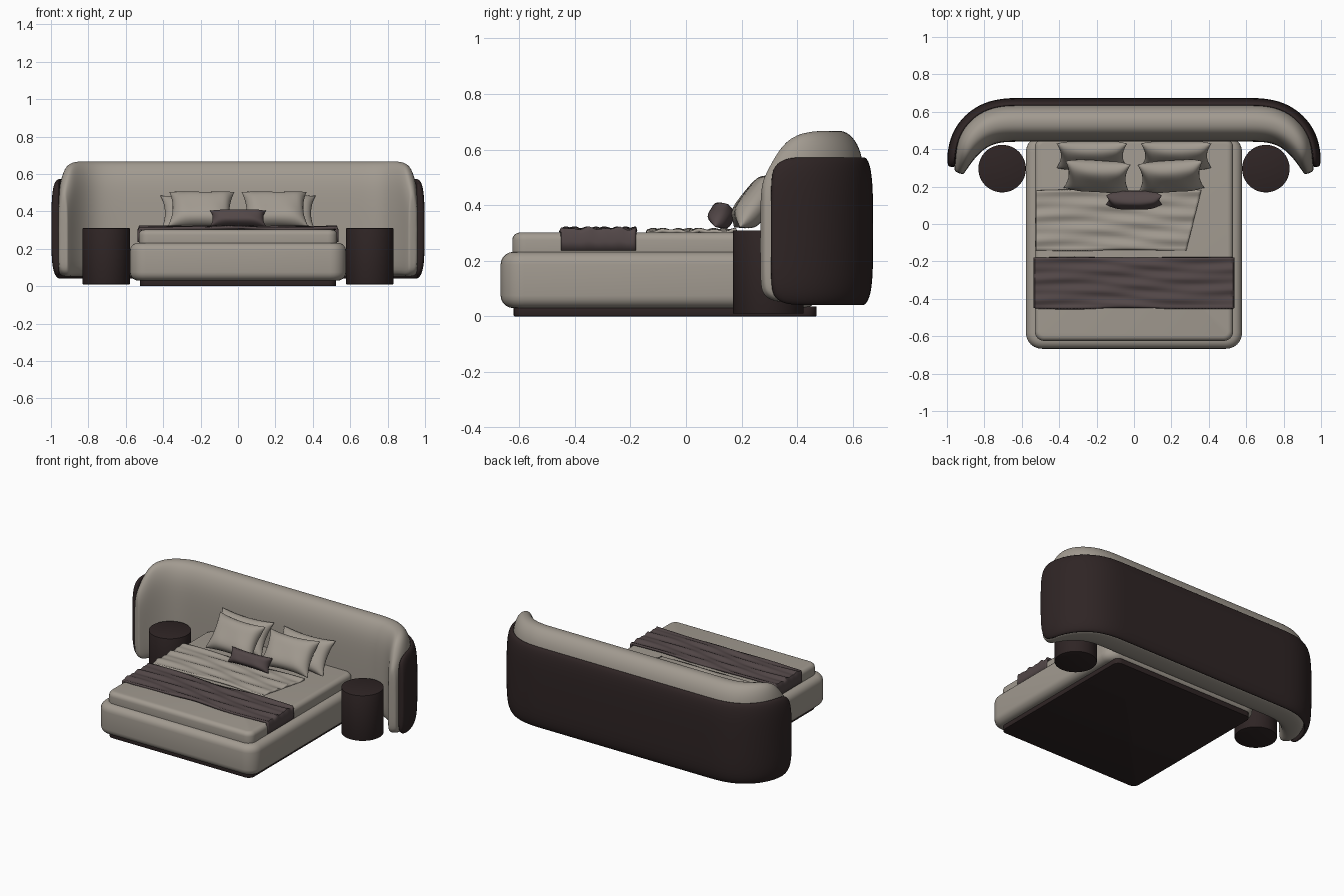
import bpy, bmesh, math
from mathutils import Matrix, Vector

cube = bpy.data.objects.get("Cube")
if cube:
    bpy.data.objects.remove(cube)


def material(name, rgb):
    m = bpy.data.materials.new(name)
    m.use_nodes = True
    m.diffuse_color = (*rgb, 1)
    m.node_tree.nodes["Principled BSDF"].inputs["Base Color"].default_value = (*rgb, 1)
    return m


CREAM = material("warm cream fabric", (0.36, 0.325, 0.28))
DARK = material("dark brown leather", (0.028, 0.018, 0.018))
MAUVE = material("mauve brown fabric", (0.085, 0.063, 0.064))


def finish(bm, name, mat, subdiv=0, angle=40):
    bmesh.ops.recalc_face_normals(bm, faces=bm.faces)
    me = bpy.data.meshes.new(name)
    bm.to_mesh(me)
    bm.free()
    ob = bpy.data.objects.new(name, me)
    bpy.context.collection.objects.link(ob)
    me.materials.append(mat)
    if subdiv:
        mod = ob.modifiers.new("soften", 'SUBSURF')
        mod.levels = mod.render_levels = subdiv
    bpy.ops.object.select_all(action='DESELECT')
    ob.select_set(True)
    bpy.context.view_layer.objects.active = ob
    bpy.ops.object.shade_smooth_by_angle(angle=math.radians(angle))
    return ob


def soft_box(name, mat, lo, hi, corner, edge, segs=5):
    """Box with rounded plan corners and rounded top and bottom rims."""
    bm = bmesh.new()
    bmesh.ops.create_cube(bm, size=1)
    lo, hi = Vector(lo), Vector(hi)
    for v in bm.verts:
        v.co = Vector(((lo[i] + hi[i]) / 2 + v.co[i] * (hi[i] - lo[i]) for i in range(3)))
    upright = [e for e in bm.edges if abs(e.verts[0].co.z - e.verts[1].co.z) > 1e-4]
    bmesh.ops.bevel(bm, geom=upright, offset=corner, segments=6, profile=0.5, affect='EDGES')
    rims = [e for e in bm.edges if abs(e.verts[0].co.z - e.verts[1].co.z) < 1e-4]
    bmesh.ops.bevel(bm, geom=rims, offset=edge, segments=segs, profile=0.5, affect='EDGES')
    return finish(bm, name, mat)


def loft(name, mat, rings, subdiv=1):
    """Closed cross-sections joined along a path, with capped ends."""
    bm = bmesh.new()
    rows = [[bm.verts.new(p) for p in ring] for ring in rings]
    n = len(rows[0])
    for a, b in zip(rows, rows[1:]):
        for i in range(n):
            bm.faces.new((a[i], a[(i + 1) % n], b[(i + 1) % n], b[i]))
    bm.faces.new(rows[0])
    bm.faces.new(rows[-1])
    return finish(bm, name, mat, subdiv, 70)


def curved_wall(name, mat, half_path, profile, bottom, top):
    """Wall around the bed head; half_path rows are inner xy, outer xy, top, bottom."""
    path = [((-a[0], a[1]), (-b[0], b[1]), t, u) for a, b, t, u in half_path[::-1]]
    path += half_path[1:]
    rings = []
    for a, b, t, u in path:
        a, b = Vector(a), Vector(b)
        ring = []
        for s, h in profile:
            p = a.lerp(b, s)
            ring.append((p.x, p.y, u + (t - u) * h))
        rings.append(ring)
    # Shrunken end rings round off the wing tips
    for i, k in ((0, 1), (-1, -2)):
        end = [Vector(p) for p in rings[i]]
        mid = sum(end, Vector()) / len(end)
        step = (mid - sum((Vector(p) for p in rings[k]), Vector()) / len(end)).normalized()
        cap = [tuple(mid + (p - mid) * 0.8 + step * 0.012) for p in end]
        rings.insert(0, cap) if i == 0 else rings.append(cap)
    loft(name, mat, rings, 2)


def arc(cx, cy, rx, ry, deg):
    a = math.radians(deg)
    return cx + rx * math.sin(a), cy + ry * math.cos(a)


# Headboard: padded inner wall and a lower dark outer shell
angles = (0, 18, 36, 54, 72, 90)
outer = [arc(0.68, 0.36, 0.285, 0.285, d) for d in angles]
inner = [(0.66, 0.44), (0.73, 0.435), (0.79, 0.41), (0.84, 0.365), (0.875, 0.32), (0.895, 0.29)]
tops = (0.667, 0.667, 0.667, 0.665, 0.645, 0.57)
pad = [((x, 0.44), (x, 0.645), 0.667, 0.05) for x in (0, 0.3, 0.6)]
pad += [(a, b, t, 0.05) for a, b, t in zip(inner, outer, tops)]
pad.append(((0.908, 0.272), (0.96, 0.29), 0.50, 0.075))
pad_profile = [(0.15, 0), (0, 0.06), (0, 0.35), (0, 0.7), (0.07, 0.87), (0.25, 0.98), (0.45, 1.005),
               (0.68, 1), (0.87, 0.93), (0.97, 0.82), (1, 0.6), (1, 0.06), (0.85, 0)]
curved_wall("headboard_pad", CREAM, pad, pad_profile, 0.05, 0.667)

shell = [((x, 0.625), (x, 0.673), 0.575, 0.04) for x in (0, 0.3, 0.6)]
shell += [(arc(0.68, 0.36, 0.27, 0.265, d), arc(0.68, 0.36, 0.32, 0.313, d), 0.575, 0.04) for d in angles]
shell.append(((0.955, 0.315), (0.995, 0.318), 0.545, 0.065))
shell_profile = [(0.1, 0), (0, 0.05), (0, 0.5), (0, 0.95), (0.15, 1), (0.5, 0.995), (0.8, 0.94),
                 (1, 0.8), (1.02, 0.5), (1, 0.17), (0.75, 0.05), (0.4, 0)]
curved_wall("headboard_shell", DARK, shell, shell_profile, 0.04, 0.575)

# Bed frame, plinth and mattress
soft_box("plinth", DARK, (-0.525, -0.62, 0), (0.525, 0.47, 0.036), 0.04, 0.004, 2)
soft_box("bed_frame", CREAM, (-0.578, -0.667, 0.03), (0.578, 0.47, 0.232), 0.085, 0.045)
soft_box("mattress", CREAM, (-0.53, -0.625, 0.2), (0.53, 0.46, 0.302), 0.05, 0.028)


# Bedding: draped sheets with soft folds
def drape(name, mat, x0, x1, y0, y1, height, nx=60, ny=24, skew=0.0, hang=(0, 0)):
    """Thin cloth on the mattress; hang lists how far the two sides drop."""
    bm = bmesh.new()
    grid = []
    for j in range(ny + 1):
        v = j / ny
        row = []
        xe = x1 + skew * v
        for i in range(nx + 1):
            x = x0 + (xe - x0) * i / nx
            y = y0 + (y1 - y0) * v
            fold = math.sin(30 * v + 4 * x + 2 * math.sin(5 * x)) + math.sin(17 * v - 9 * x)
            z = height + 0.0035 * fold
            row.append(bm.verts.new((x, y, z)))
        for side, drop in ((0, hang[0]), (1, hang[1])):
            if drop:
                e = row[-1] if side else row[0]
                out = 0.008 if side else -0.008
                for f in (0.2, 0.6, 1):
                    p = bm.verts.new((e.co.x + out, e.co.y, e.co.z + (height - drop - e.co.z) * f))
                    row.append(p) if side else row.insert(0, p)
        grid.append(row)
    for a, b in zip(grid, grid[1:]):
        for i in range(len(a) - 1):
            bm.faces.new((a[i], a[i + 1], b[i + 1], b[i]))
    ob = finish(bm, name, mat, 0, 60)
    mod = ob.modifiers.new("thickness", 'SOLIDIFY')
    mod.thickness = 0.014


drape("bed_throw", MAUVE, -0.528, 0.528, -0.45, -0.18, 0.317, hang=(0.08, 0.08))
drape("duvet", CREAM, -0.525, 0.28, -0.14, 0.18, 0.312, skew=0.08)


# Pillows: square cushions with pulled-out corners
def pillow(name, mat, centre, w, h, t, tilt, turn=0.0, pinch=0.13, n=20):
    bm = bmesh.new()
    rot = Matrix.Rotation(turn, 4, 'Z') @ Matrix.Rotation(tilt, 4, 'X')
    for side in (1, -1):
        rows = []
        for j in range(n + 1):
            v = -math.cos(math.pi * j / n)
            row = []
            for i in range(n + 1):
                u = -math.cos(math.pi * i / n)
                puff = ((1 - u ** 4) * (1 - v ** 4)) ** 0.6
                crease = 1 + 0.07 * math.sin(7 * u + 3 * v) * abs(u)
                p = Vector((u * w / 2 * (1 - pinch * (1 - v * v) * u * u),
                            v * h / 2 * (1 - pinch * (1 - u * u) * v * v),
                            side * t / 2 * puff * crease))
                row.append(bm.verts.new(rot @ p + Vector(centre)))
            rows.append(row)
        for a, b in zip(rows, rows[1:]):
            for i in range(n):
                bm.faces.new((a[i], a[i + 1], b[i + 1], b[i]))
    bmesh.ops.remove_doubles(bm, verts=bm.verts, dist=1e-5)
    finish(bm, name, mat, 0, 80)


for s, side in ((1, "left"), (-1, "right")):
    pillow(f"back_pillow_{side}", CREAM, (s * 0.225, 0.365, 0.39), 0.38, 0.23, 0.10, math.radians(55))
    pillow(f"front_pillow_{side}", CREAM, (s * 0.197, 0.255, 0.412), 0.35, 0.235, 0.11,
           math.radians(52), s * 0.06)
pillow("lumbar_pillow", MAUVE, (0, 0.128, 0.363), 0.30, 0.095, 0.09, math.radians(60), 0, 0.1)

# Round nightstands either side of the bed
for s, side in ((1, "left"), (-1, "right")):
    bm = bmesh.new()
    bmesh.ops.create_cone(bm, cap_ends=True, segments=64, radius1=0.127, radius2=0.127, depth=0.3)
    bmesh.ops.translate(bm, verts=bm.verts, vec=(s * 0.705, 0.296, 0.16))
    rims = [e for e in bm.edges if abs(e.verts[0].co.z - e.verts[1].co.z) < 1e-4]
    bmesh.ops.bevel(bm, geom=rims, offset=0.003, segments=2, profile=0.5, affect='EDGES')
    finish(bm, f"nightstand_{side}", DARK)
